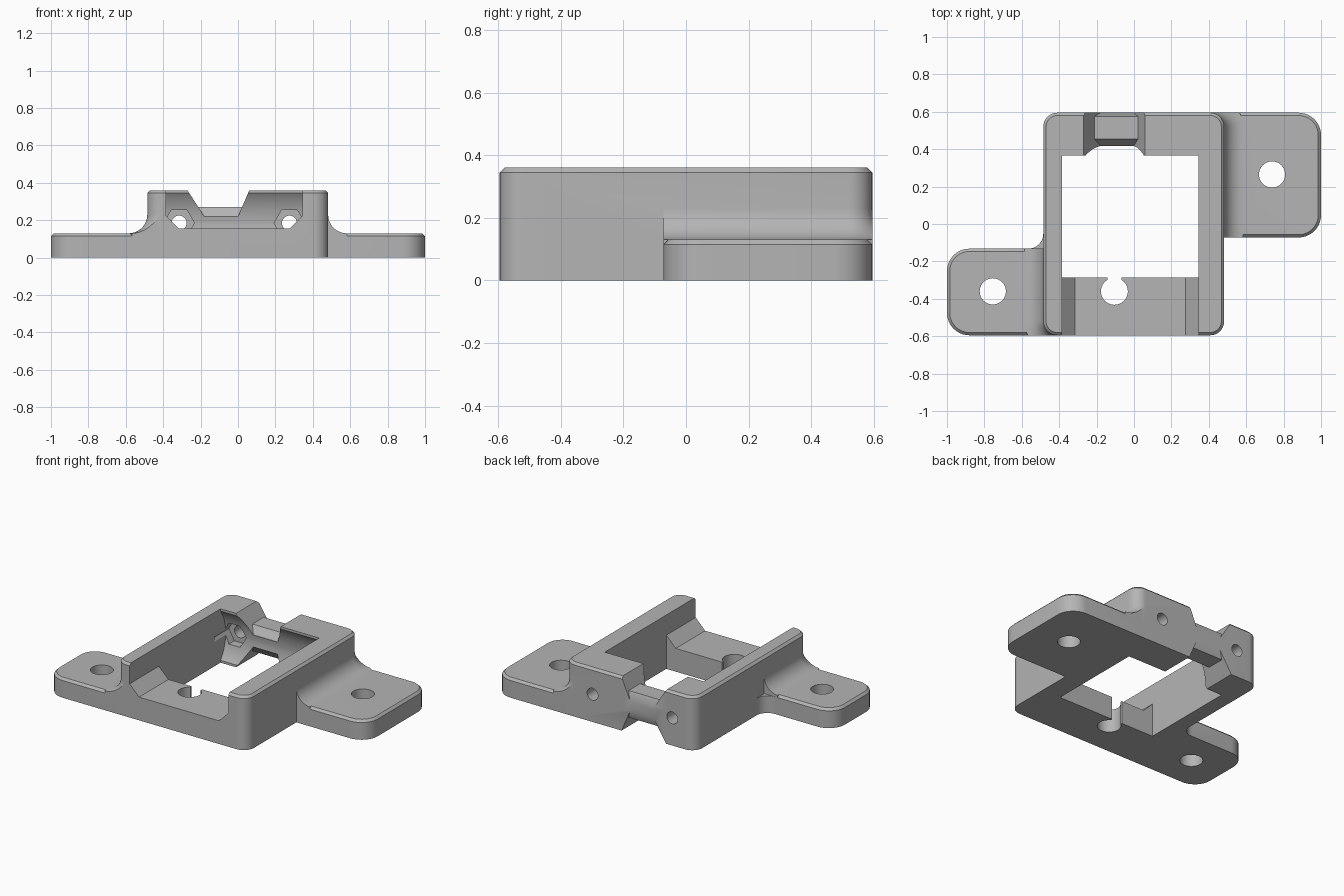
import bpy
import bmesh
from math import pi, sin, cos, radians

if "Cube" in bpy.data.objects:
    bpy.data.objects.remove(bpy.data.objects["Cube"], do_unlink=True)

grey = bpy.data.materials.new("plain grey")
grey.use_nodes = True
grey.diffuse_color = (0.46, 0.46, 0.46, 1)
grey.node_tree.nodes["Principled BSDF"].inputs["Base Color"].default_value = grey.diffuse_color


def loft(name, rings):
    """Closed solid through matching rings of 3D points."""
    bm = bmesh.new()
    loops = [[bm.verts.new(p) for p in ring] for ring in rings]
    n = len(loops[0])
    for low, high in zip(loops, loops[1:]):
        for i in range(n):
            j = (i + 1) % n
            bm.faces.new((low[i], low[j], high[j], high[i]))
    bm.faces.new(loops[0][::-1])
    bm.faces.new(loops[-1])
    bmesh.ops.recalc_face_normals(bm, faces=bm.faces)
    mesh = bpy.data.meshes.new(name)
    bm.to_mesh(mesh)
    bm.free()
    mesh.materials.append(grey)
    ob = bpy.data.objects.new(name, mesh)
    bpy.context.collection.objects.link(ob)
    return ob


def prism(name, profile, axis, lo, hi):
    """Extrude a 2D profile along x, y or z."""
    place = {"x": lambda a, b, d: (d, a, b),
             "y": lambda a, b, d: (a, d, b),
             "z": lambda a, b, d: (a, b, d)}[axis]
    return loft(name, [[place(a, b, d) for a, b in profile] for d in (lo, hi)])


def arc(cx, cy, r, start, end, steps):
    angles = [radians(start + (end - start) * i / steps) for i in range(steps + 1)]
    return [(cx + r * cos(a), cy + r * sin(a)) for a in angles]


def circle(cx, cy, r, steps=40, turn=0):
    return arc(cx, cy, r, turn, turn + 360, steps)[:-1]


def rect(x0, x1, y0, y1):
    return [(x0, y0), (x1, y0), (x1, y1), (x0, y1)]


def rounded(x0, x1, y0, y1, radii, grow=0):
    """Rectangle with its own radius at each corner, grown outward."""
    r = [max(v + grow, 0.002) for v in radii]
    x0, x1, y0, y1 = x0 - grow, x1 + grow, y0 - grow, y1 + grow
    return (arc(x0 + r[0], y0 + r[0], r[0], 180, 270, 10)
            + arc(x1 - r[1], y0 + r[1], r[1], 270, 360, 10)
            + arc(x1 - r[2], y1 - r[2], r[2], 0, 90, 10)
            + arc(x0 + r[3], y1 - r[3], r[3], 90, 180, 10))


def slab(name, bounds, radii, levels):
    """Rounded plate whose outline grows or shrinks by level."""
    return loft(name, [[(x, y, z) for x, y in rounded(*bounds, radii, g)]
                       for z, g in levels])


def combine(target, other, operation):
    mod = target.modifiers.new(operation.lower(), "BOOLEAN")
    mod.operation = operation
    mod.solver = "EXACT"
    mod.object = other
    bpy.context.view_layer.objects.active = target
    bpy.ops.object.modifier_apply(modifier=mod.name)
    bpy.data.objects.remove(other, do_unlink=True)


# Main block with chamfered rim
H, T, C, R = 0.36, 0.13, 0.015, 0.1
EDGE = 0.595
block = (-0.485, 0.482, -EDGE, EDGE)
corners = (0.075,) * 4
body = slab("mounting_bracket", block, corners, [(0, 0), (H - C, 0), (H, -C)])

# Mounting ears, each with a curved flare up to the block
flare_levels = [(T - 0.06, R), (T, R)]
flare_levels += [(T + R * (1 - cos(a)), R * (1 - sin(a)))
                 for a in [pi / 2 * i / 10 for i in range(1, 11)]]
ears = {
    "left": ((0.4, 1, -0.072, EDGE), (0, 0.12, 0.12, 0)),
    "right": ((-1, -0.4, -EDGE, -0.132), (0.12, 0, 0, 0.12)),
}
for side, (bounds, radii) in ears.items():
    ear = slab(side + "_ear", bounds, radii, [(0, 0), (T - C, 0), (T, -C)])
    flare = slab(side + "_flare", block, corners, flare_levels)
    limit = prism(side + "_limit", rect(*bounds), "z", 0, H)
    combine(flare, limit, "INTERSECT")
    combine(body, ear, "UNION")
    combine(body, flare, "UNION")

# Concave web where the right ear meets the block
web = [(-0.45, -0.16), (-0.45, -0.052)] + arc(-0.565, -0.052, 0.08, 0, -90, 10) + [(-0.565, -0.16)]
combine(body, prism("ear_web", web, "z", 0, T - C), "UNION")

# Central opening and hollowed back wall
X0, X1 = -0.385, 0.345
cutters = [
    prism("window", rect(X0, X1, -0.285, 0.365), "z", -1, 1),
    prism("back_hollow", circle(0.145, 0.18, 0.275, 64), "x", X0, X1),
    # Front channel with sloped lower corners
    prism("front_channel", [(X0, 0.6), (X0, 0.225), (X0 + 0.07, 0.155),
                            (X1 - 0.07, 0.155), (X1, 0.225), (X1, 0.6)], "y", -0.8, -0.2),
    # Keyhole in the front floor
    prism("keyhole_round", circle(-0.105, -0.36, 0.072), "z", -1, 1),
    prism("keyhole_slot", rect(-0.143, -0.067, -0.36, -0.2), "z", -1, 1),
    # Screw holes in the ears
    prism("left_screw_hole", circle(0.738, 0.265, 0.07), "z", -1, 1),
    prism("right_screw_hole", circle(-0.755, -0.36, 0.07), "z", -1, 1),
]
# Tapered notches above and below the bridge
for side, name in ((1, "upper_notch"), (-1, "lower_notch")):
    outline = [(-0.18, 0.04), (0, 0.04), (0.06, 0.18), (0.06, 0.4), (-0.27, 0.4), (-0.27, 0.18)]
    cutters.append(prism(name, [(x, 0.18 + side * z) for x, z in outline], "y", 0.3, 0.8))
for cutter in cutters:
    combine(body, cutter, "DIFFERENCE")

# Chamfered bridge across the notch
upper = [(0.42, 0.04), (0.455, 0.09), (0.575, 0.09), (EDGE, 0.04)]
bridge = [(y, 0.18 + z) for y, z in upper] + [(y, 0.18 - z) for y, z in upper[::-1]]
combine(body, prism("bridge", bridge, "x", -0.235, 0.035), "UNION")

# Hexagonal nut pockets and bolt holes in the back wall
for x in (-0.315, 0.275):
    combine(body, prism("nut_pocket", circle(x, 0.185, 0.082, 6), "y", 0.3, 0.47), "DIFFERENCE")
    combine(body, prism("bolt_hole", circle(x, 0.185, 0.04, 32), "y", 0.4, 0.8), "DIFFERENCE")

# Smooth shading with crisp edges
bpy.ops.object.select_all(action="DESELECT")
body.select_set(True)
bpy.context.view_layer.objects.active = body
bpy.ops.object.shade_smooth_by_angle(angle=radians(25))
